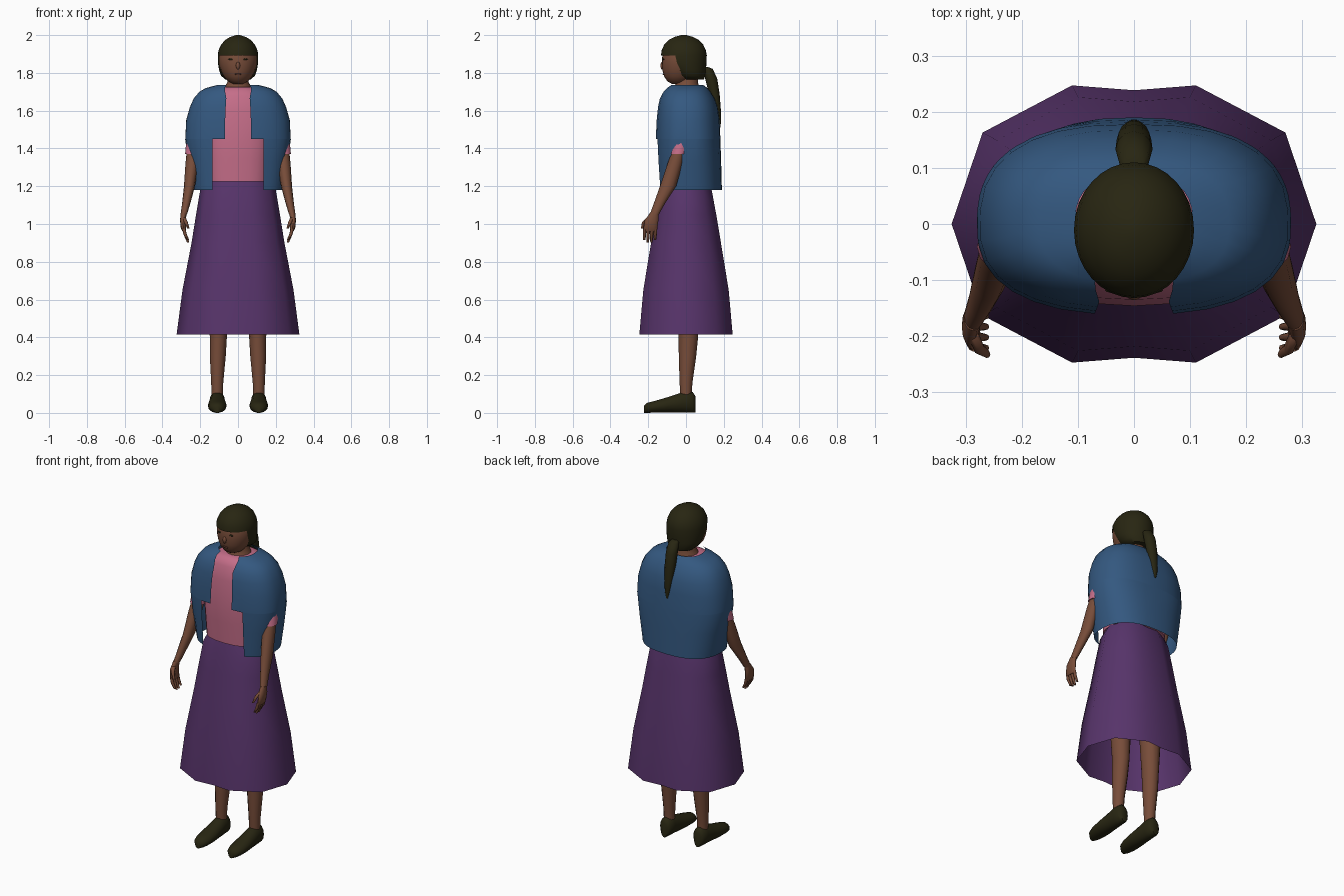
import bpy, bmesh, math
from math import sin, cos, pi


def material(name, rgb):
    m = bpy.data.materials.new(name)
    m.diffuse_color = (*rgb, 1)
    return m


BLUE = material("shawl blue", (0.034, 0.098, 0.215))
PINK = material("blouse pink", (0.56, 0.155, 0.25))
PURPLE = material("skirt purple", (0.095, 0.034, 0.145))
SKIN = material("brown skin", (0.185, 0.073, 0.041))
DARK = material("dark hair", (0.021, 0.019, 0.006))
LIP = material("lip brown", (0.11, 0.038, 0.024))


def spow(v, p):
    return math.copysign(abs(v) ** p, v)


def ring(x, y, z, rx, ry, n=16, p=2):
    """Horizontal superellipse ring."""
    return [(x + rx * spow(cos(2 * pi * i / n), 2 / p),
             y + ry * spow(sin(2 * pi * i / n), 2 / p), z) for i in range(n)]


def loft(name, rings, mat, cap=True, closed=True, drop=None, angle=50):
    """Skin a list of equal-sized rings; drop(centre) removes faces."""
    bm = bmesh.new()
    rows = [[bm.verts.new(c) for c in r] for r in rings]
    n = len(rows[0])
    for a, b in zip(rows, rows[1:]):
        for i in range(n if closed else n - 1):
            j = (i + 1) % n
            bm.faces.new((a[i], a[j], b[j], b[i]))
    if cap:
        bm.faces.new(rows[0])
        bm.faces.new(rows[-1])
    bmesh.ops.recalc_face_normals(bm, faces=bm.faces)
    if drop:
        bad = [f for f in bm.faces if drop(f.calc_center_median())]
        bmesh.ops.delete(bm, geom=bad, context='FACES')
    me = bpy.data.meshes.new(name)
    bm.to_mesh(me)
    bm.free()
    me.materials.append(mat)
    ob = bpy.data.objects.new(name, me)
    bpy.context.collection.objects.link(ob)
    bpy.ops.object.select_all(action='DESELECT')
    ob.select_set(True)
    bpy.context.view_layer.objects.active = ob
    bpy.ops.object.shade_smooth_by_angle(angle=math.radians(angle))
    return ob


def tube(name, stations, mat, s=1, n=12):
    """Tube through (x, y, z, rx, ry) stations, mirrored by s."""
    return loft(name, [ring(s * x, y, z, rx, ry, n) for x, y, z, rx, ry in stations], mat)


def blob(name, x, y, z, rx, ry, rz, mat):
    st = [(x, y, z + rz * sin(a), rx * cos(a), ry * cos(a))
          for a in (-1.4, -0.8, 0, 0.8, 1.4)]
    return tube(name, st, mat, n=10)


# Skirt: twelve-sided open bell
quarter = [(1, 0), (0.83, 0.66), (0.34, 1), (0, 0.965)]
half = quarter + [(-x, y) for x, y in quarter[2::-1]]
pattern = half + [(x, -y) for x, y in half[-2:0:-1]]
skirt = [(1.26, 0.155, 0.112), (1.18, 0.20, 0.136), (1.05, 0.222, 0.16),
         (0.90, 0.246, 0.185), (0.65, 0.294, 0.226), (0.415, 0.325, 0.247)]
loft("skirt", [[(x * rx, y * ry, z) for x, y in pattern] for z, rx, ry in skirt],
     PURPLE, cap=False, angle=60)

# Blouse
body = [(1.225, 0.17, 0.135), (1.35, 0.178, 0.142), (1.45, 0.185, 0.146),
        (1.6, 0.195, 0.135), (1.68, 0.16, 0.12), (1.715, 0.11, 0.10), (1.725, 0.07, 0.075)]
loft("blouse", [ring(0, 0, z, rx, ry, 24, 2.6) for z, rx, ry in body], PINK)


# Shawl: open shell wrapped around the back, with a stepped front opening
def shawl_row(z, rx, front, back, edge, n=28, p=2.5):
    t0 = math.asin((edge / rx) ** (p / 2))
    pts = []
    for i in range(n + 1):
        t = t0 + (2 * pi - 2 * t0) * i / n
        ry = front if cos(t) > 0 else back
        pts.append((rx * spow(sin(t), 2 / p), -ry * spow(cos(t), 2 / p), z))
    return pts


shawl = [(1.18, 0.235, 0.152, 0.19, 0.135), (1.33, 0.262, 0.158, 0.186, 0.135),
         (1.449, 0.28, 0.162, 0.182, 0.135), (1.451, 0.28, 0.162, 0.182, 0.07),
         (1.55, 0.275, 0.157, 0.178, 0.068), (1.62, 0.255, 0.15, 0.168, 0.065),
         (1.665, 0.235, 0.14, 0.152, 0.062), (1.70, 0.205, 0.122, 0.13, 0.068),
         (1.72, 0.17, 0.105, 0.113, 0.07), (1.737, 0.105, 0.085, 0.09, 0.06)]
loft("shawl", [shawl_row(*r) for r in shawl], BLUE, cap=False, closed=False)

# Limbs, mirrored
for s, side in ((1, "left"), (-1, "right")):
    tube(side + "_leg", [(0.105, 0.01, 0.75, 0.065, 0.07), (0.104, 0.012, 0.4, 0.045, 0.052),
                         (0.107, 0.008, 0.3, 0.042, 0.046), (0.11, 0.0, 0.16, 0.032, 0.034),
                         (0.11, 0.0, 0.09, 0.03, 0.03)], SKIN, s)
    shoe = [(-0.222, 0.018, 0.04), (-0.205, 0.036, 0.054), (-0.17, 0.047, 0.063),
            (-0.12, 0.05, 0.077), (-0.05, 0.044, 0.1), (0, 0.041, 0.118),
            (0.035, 0.037, 0.112), (0.05, 0.022, 0.09)]
    loft(side + "_shoe", [[(s * 0.11 + w * cos(2 * pi * i / 14), y,
                            h * (0.5 + 0.5 * sin(2 * pi * i / 14))) for i in range(14)]
                          for y, w, h in shoe], DARK)
    tube(side + "_sleeve", [(0.17, 0.01, 1.67, 0.045, 0.05), (0.205, 0.005, 1.58, 0.05, 0.055),
                            (0.225, -0.015, 1.47, 0.046, 0.048),
                            (0.237, -0.04, 1.37, 0.043, 0.042)], PINK, s)
    tube(side + "_forearm", [(0.235, -0.035, 1.39, 0.036, 0.036), (0.243, -0.058, 1.32, 0.035, 0.04),
                             (0.257, -0.095, 1.2, 0.029, 0.043), (0.274, -0.14, 1.11, 0.022, 0.03),
                             (0.287, -0.168, 1.05, 0.017, 0.024)], SKIN, s)
    tube(side + "_palm", [(0.287, -0.168, 1.06, 0.016, 0.022), (0.292, -0.182, 1.02, 0.015, 0.036),
                          (0.289, -0.188, 0.98, 0.014, 0.037), (0.284, -0.19, 0.96, 0.010, 0.035)],
         SKIN, s)
    for k in range(4):
        y, tip = -0.218 + k * 0.019, 0.915 - (0.012 if k in (1, 2) else 0)
        tube(f"{side}_finger_{k + 1}", [(0.287, y, 0.975, 0.009, 0.009),
                                        (0.28, y - 0.002, 0.945, 0.009, 0.009),
                                        (0.264, y - 0.003, tip, 0.006, 0.006)], SKIN, s, 8)
    tube(side + "_thumb", [(0.287, -0.195, 1.035, 0.010, 0.012), (0.276, -0.222, 1.01, 0.010, 0.011),
                           (0.262, -0.232, 0.975, 0.006, 0.007)], SKIN, s, 8)

# Neck and head
tube("neck", [(0, 0.0, 1.68, 0.085, 0.08), (0, 0.005, 1.728, 0.07, 0.065),
              (0, 0.005, 1.75, 0.056, 0.058), (0, 0.005, 1.8, 0.055, 0.06)], SKIN, n=20)
tube("head", [(0, -0.045, 1.742, 0.025, 0.03), (0, -0.04, 1.755, 0.052, 0.058),
              (0, -0.033, 1.78, 0.074, 0.082), (0, -0.027, 1.81, 0.089, 0.097),
              (0, -0.02, 1.845, 0.1, 0.107), (0, -0.015, 1.88, 0.103, 0.112),
              (0, -0.012, 1.92, 0.094, 0.104), (0, -0.012, 1.96, 0.07, 0.08),
              (0, -0.012, 1.985, 0.03, 0.035)], SKIN, n=28)

# Hair cap with the face cut out, and a ponytail
hair = [(1.765, 0.035, 0.066, 0.06), (1.785, 0.022, 0.09, 0.08), (1.815, 0.008, 0.1, 0.098),
        (1.85, -0.004, 0.106, 0.112), (1.893, -0.011, 0.107, 0.121), (1.92, -0.012, 0.103, 0.117),
        (1.95, -0.012, 0.089, 0.103), (1.975, -0.012, 0.067, 0.078),
        (1.99, -0.012, 0.042, 0.05), (2.0, -0.012, 0.012, 0.014)]
loft("hair", [ring(0, cy, z, rx, ry, 32) for z, cy, rx, ry in hair], DARK,
     drop=lambda c: c.z < 1.893 and c.y < -0.045 + max(0, 1.83 - c.z) * 0.6 and c.z > 1.767)
tube("ponytail", [(0, 0.1, 1.832, 0.018, 0.012), (0, 0.115, 1.822, 0.028, 0.026),
                  (0, 0.133, 1.77, 0.033, 0.032), (0, 0.15, 1.69, 0.031, 0.028),
                  (0, 0.164, 1.61, 0.025, 0.02), (0, 0.174, 1.55, 0.016, 0.012),
                  (0, 0.177, 1.51, 0.006, 0.005)], DARK)

# Face details
for s, side in ((1, "left"), (-1, "right")):
    blob(side + "_eye", s * 0.036, -0.118, 1.872, 0.016, 0.005, 0.005, DARK)
blob("nose", 0, -0.127, 1.838, 0.012, 0.009, 0.02, SKIN)
blob("mouth", 0, -0.12, 1.793, 0.02, 0.004, 0.005, LIP)
